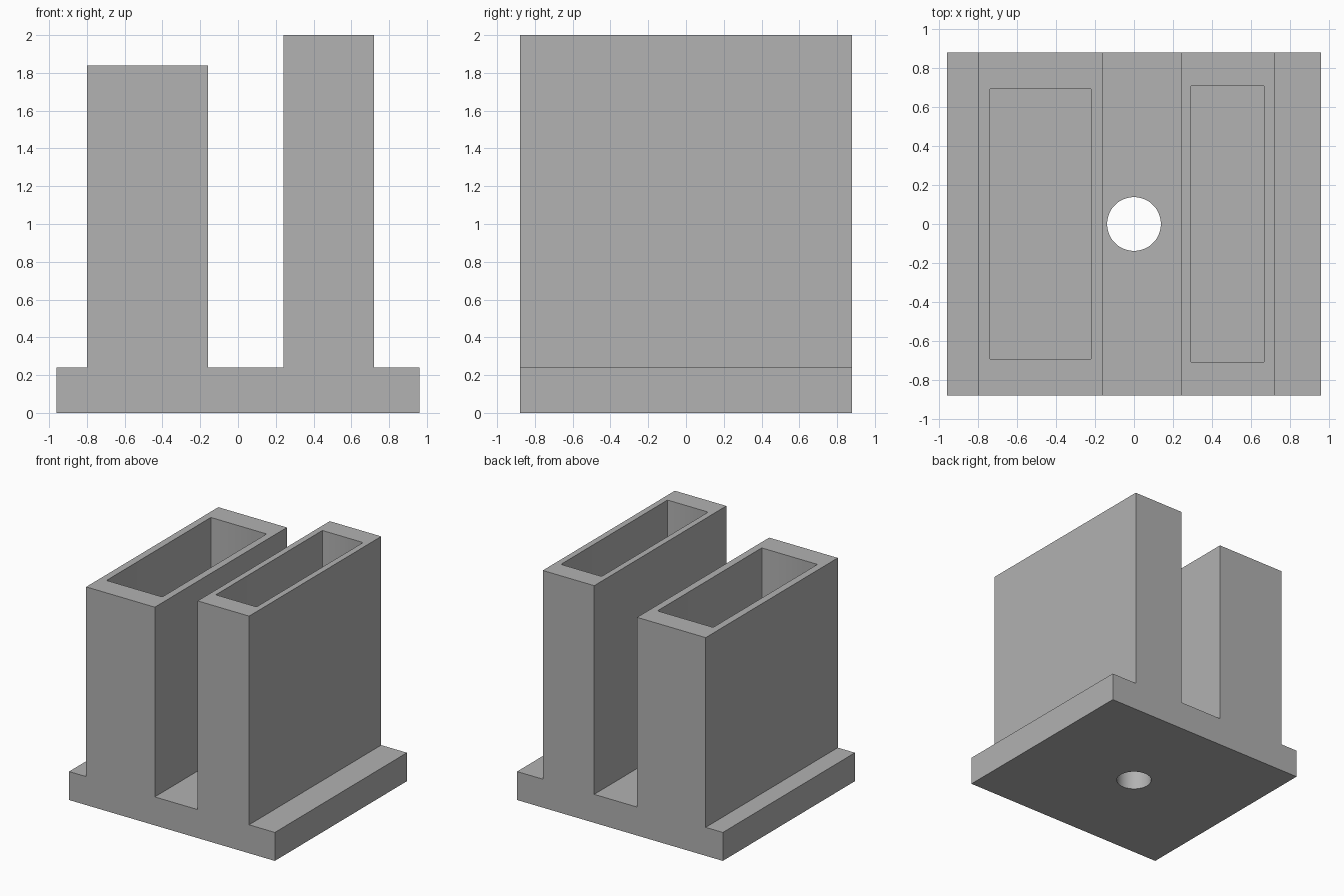
import bpy
import bmesh
from mathutils import Matrix, Vector

cube = bpy.data.objects.get("Cube")
if cube:
    bpy.data.objects.remove(cube, do_unlink=True)

HALF_DEPTH = 0.88
BASE_TOP = 0.24

grey = bpy.data.materials.new("plain grey")
grey.use_nodes = True
colour = (0.445, 0.445, 0.445, 1)
grey.diffuse_color = colour
grey.node_tree.nodes["Principled BSDF"].inputs["Base Color"].default_value = colour


def finish(name, bm):
    """Turn a bmesh into a named grey object."""
    bmesh.ops.recalc_face_normals(bm, faces=bm.faces)
    mesh = bpy.data.meshes.new(name)
    bm.to_mesh(mesh)
    bm.free()
    mesh.materials.append(grey)
    obj = bpy.data.objects.new(name, mesh)
    bpy.context.collection.objects.link(obj)
    return obj


def pocket_cutter(name, x0, x1, half_y, floor, top):
    """Box with slightly rounded upright edges."""
    bm = bmesh.new()
    size = (x1 - x0, 2 * half_y, top - floor)
    centre = Vector(((x0 + x1) / 2, 0, (floor + top) / 2))
    bmesh.ops.create_cube(bm, size=1, matrix=Matrix.Translation(centre) @ Matrix.Diagonal((*size, 1)))
    upright = [e for e in bm.edges if abs(e.verts[0].co.z - e.verts[1].co.z) > 0.1]
    bmesh.ops.bevel(bm, geom=upright, offset=0.008, segments=2, profile=0.5, affect='EDGES')
    return finish(name, bm)


# Body: base plate and two towers as one extruded profile
profile = [(-0.96, 0), (0.96, 0), (0.96, BASE_TOP), (0.72, BASE_TOP), (0.72, 2),
           (0.24, 2), (0.24, BASE_TOP), (-0.16, BASE_TOP), (-0.16, 1.84),
           (-0.8, 1.84), (-0.8, BASE_TOP), (-0.96, BASE_TOP)]
bm = bmesh.new()
face = bm.faces.new([bm.verts.new((x, -HALF_DEPTH, z)) for x, z in profile])
extruded = bmesh.ops.extrude_face_region(bm, geom=[face], use_keep_orig=True)["geom"]
bmesh.ops.translate(bm, vec=(0, 2 * HALF_DEPTH, 0),
                    verts=[v for v in extruded if isinstance(v, bmesh.types.BMVert)])
body = finish("twin_tower_holder", bm)

# Cutters: two open-topped pockets and the screw hole
cutters = [
    pocket_cutter("wide_pocket_cutter", -0.74, -0.22, 0.695, BASE_TOP, 2.2),
    pocket_cutter("narrow_pocket_cutter", 0.29, 0.67, 0.71, BASE_TOP, 2.2),
]
bm = bmesh.new()
bmesh.ops.create_cone(bm, cap_ends=True, segments=64, radius1=0.138, radius2=0.138,
                      depth=1, matrix=Matrix.Translation((0, 0, 0.1)))
cutters.append(finish("screw_hole_cutter", bm))

bpy.ops.object.select_all(action='DESELECT')
body.select_set(True)
bpy.context.view_layer.objects.active = body
for cutter in cutters:
    cutter.hide_render = True
    cut = body.modifiers.new(cutter.name, 'BOOLEAN')
    cut.operation = 'DIFFERENCE'
    cut.solver = 'EXACT'
    cut.object = cutter
    bpy.ops.object.modifier_apply(modifier=cut.name)
    bpy.data.objects.remove(cutter, do_unlink=True)

# Smooth hole wall, crisp edges elsewhere
bpy.ops.object.shade_smooth_by_angle(angle=0.5)
